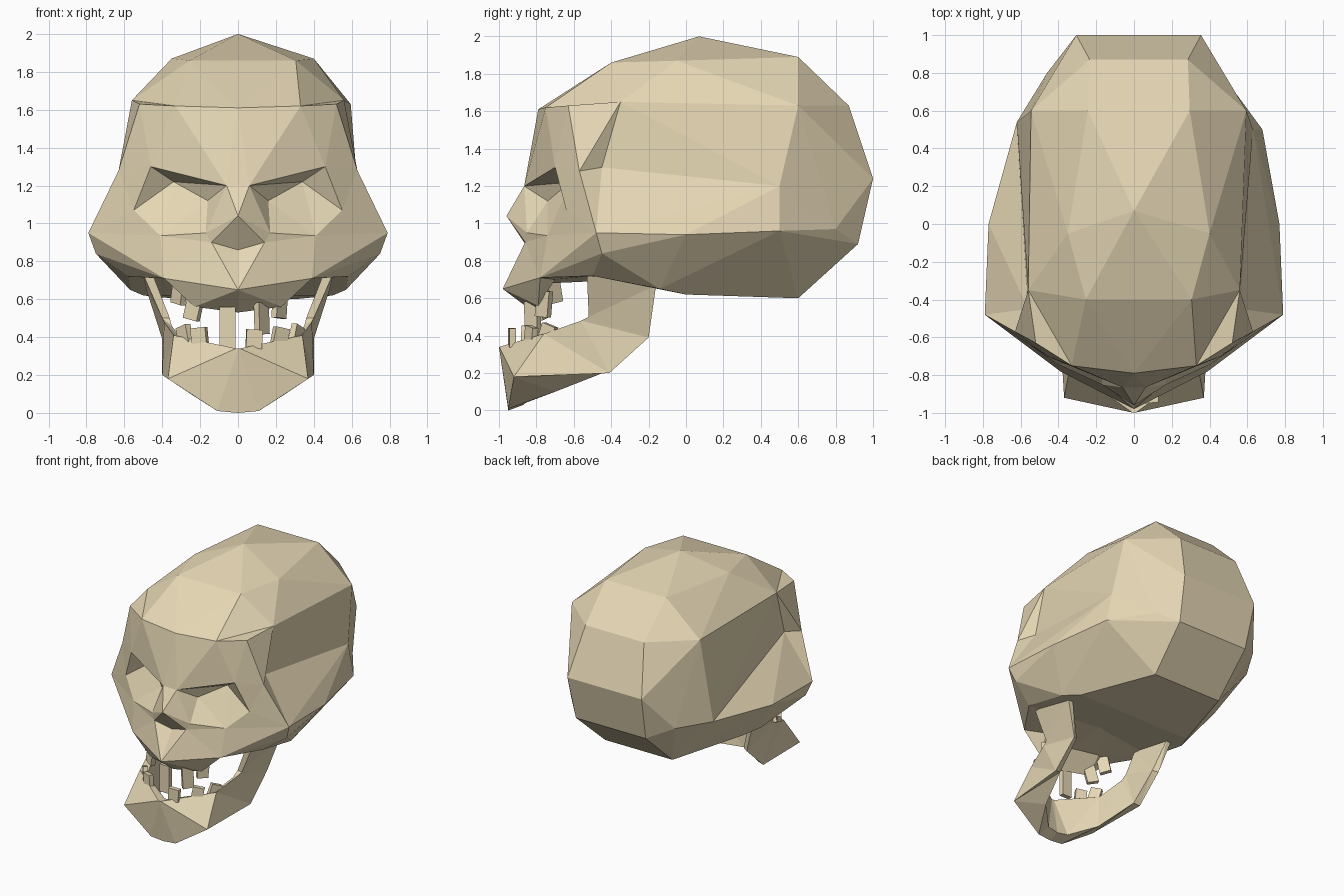
import bpy, bmesh
from mathutils import Matrix, Vector, Euler

if "Cube" in bpy.data.objects:
    bpy.data.objects.remove(bpy.data.objects["Cube"])

bone = bpy.data.materials.new("bone")
bone.diffuse_color = (0.79, 0.68, 0.46, 1)
bone.use_nodes = True
bone.node_tree.nodes["Principled BSDF"].inputs["Base Color"].default_value = bone.diffuse_color


def finish(bm, name):
    bmesh.ops.remove_doubles(bm, verts=bm.verts[:], dist=0.0005)
    bmesh.ops.recalc_face_normals(bm, faces=bm.faces[:])
    me = bpy.data.meshes.new(name)
    bm.to_mesh(me)
    bm.free()
    me.materials.append(bone)
    ob = bpy.data.objects.new(name, me)
    bpy.context.collection.objects.link(ob)
    return ob


def mirrored_hull(name, points, single=()):
    """Faceted solid round points and their mirror images, plus single points."""
    bm = bmesh.new()
    for x, y, z in points:
        # the back of the head leans slightly to one side
        lean = .025 if x and ((z > 1.31 and y > -.3) or y > .85 or z > 1.8) else 0
        for s in ((1, -1) if x else (1,)):
            bm.verts.new((s * x + lean, y, z))
    for p in single:
        bm.verts.new(p)
    res = bmesh.ops.convex_hull(bm, input=bm.verts[:])
    junk = [g for g in res["geom_interior"] if isinstance(g, bmesh.types.BMVert)]
    if junk:
        bmesh.ops.delete(bm, geom=junk, context="VERTS")
    return finish(bm, name)


def mirrored_faces(bm, polys):
    """Adds each polygon and its mirror image."""
    for poly in polys:
        sides = (1, -1) if any(p[0] for p in poly) else (1,)
        for s in sides:
            bm.faces.new([bm.verts.new((s * x, y, z)) for x, y, z in poly])


# Brain case
temple, flare = (.63, .5, 1.2), (-.62, .54, .97)
mirrored_hull("cranium", [
    (0, .07, 2), (.375, -.05, 1.87), (.28, -.4, 1.86), (.27, .6, 1.89),
    (0, -.79, 1.61), (.33, -.75, 1.62), (.56, -.35, 1.65), (.57, .6, 1.63),
    (.26, .87, 1.63), (.33, 1, 1.24), (.56, -.45, 1.3),
    (.46, .8, .97), (.31, .92, .89), (.3, .6, .62)], [temple, flare])

# Skull base, flaring out below the hollow temples
mirrored_hull("skull_base", [
    (.56, -.45, 1.3), (.79, -.48, .95), (.75, -.45, .84), (.77, 0, .94),
    (.46, .8, .97), (.31, .92, .89), (.3, .6, .6),
    (.5, 0, .62), (.57, -.14, .65), (.58, -.5, .72)],
    [temple, flare, (.68, .5, .96)])

# Face: forehead, sockets, nose, cheekbones and upper jaw
P = dict(
    a=(0, -.79, 1.61), b=(.33, -.75, 1.62), c=(.52, -.63, 1.63),
    d=(.63, -.57, 1.28), e=(.79, -.48, .95), g=(.06, -.865, 1.2),
    h=(.46, -.7, 1.3), i=(.55, -.64, 1.07), j=(.41, -.74, .935),
    k=(.17, -.85, .95), n=(0, -.96, 1.04), o=(.14, -.86, .9),
    p=(0, -.84, .86), s=(.34, -.62, 1.22), t=(.16, -.74, 1.12),
    q=(0, -.98, .65), r=(.39, -.78, .71), u=(.58, -.5, .72),
    v=(0, -.82, .53), w=(.23, -.79, .56), l=(.75, -.45, .84),
    y=(.56, -.35, 1.65), z=(.56, -.45, 1.3),
    V=(0, -.73, .68), W=(.25, -.7, .7), M=(0, -.3, .7))
bm = bmesh.new()
mirrored_faces(bm, [[P[ch] for ch in word] for word in (
    "abg bhg bch cdh dih dei eji erj jro jok kon gkn "   # brow, cheek, nose
    "ghs gst his ijs jts jkt kgt "                       # eye socket
    "nop opq orq elr lur qrw qwv "                       # upper jaw
    "vwWV rwW rWu VWM WuM "                              # palate
    "cdy dzy dez bcy").split()])                         # temple step
for apex in "an":                                        # strips on the centre line
    gx, gy, gz = P["g"]
    bm.faces.new([bm.verts.new(p) for p in (P[apex], (-gx, gy, gz), P["g"])])
finish(bm, "face")

# Lower jaw: four-cornered sections swept from chin to hinge, mirrored
# (outer top, outer bottom, inner bottom, inner top)
sections = [
    [(0, -1, .34), (0, -.95, 0), (0, -.87, .03), (0, -.92, .33)],
    [(.01, -.998, .34), (.11, -.95, .01), (.09, -.86, .04), (.01, -.92, .33)],
    [(.34, -.76, .41), (.37, -.92, .18), (.25, -.7, .1), (.29, -.74, .38)],
    [(.39, -.56, .48), (.4, -.41, .2), (.35, -.42, .21), (.35, -.56, .46)],
    [(.4, -.52, .5), (.4, -.2, .39), (.36, -.22, .4), (.36, -.52, .5)],
    [(.5, -.53, .73), (.49, -.16, .67), (.45, -.16, .67), (.45, -.53, .73)]]
bm = bmesh.new()
for s0, s1 in zip(sections, sections[1:]):
    mirrored_faces(bm, [tri for k in range(4) for tri in (
        (s0[k], s1[k], s0[k - 1]), (s1[k], s1[k - 1], s0[k - 1]))])
mirrored_faces(bm, [sections[-1]])
finish(bm, "lower_jaw")

# Crooked teeth: (x, y, z, height, lean, turn)
teeth = {
    "upper_tooth": [(-.23, -.77, .57, .16, .25, -.5), (-.055, -.84, .45, .22, 0, 0),
                    (.125, -.82, .5, .17, -.05, .9), (.22, -.76, .57, .14, .1, .9),
                    (-.31, -.71, .64, .13, .2, -.9)],
    "lower_tooth": [(-.2, -.85, .37, .16, -.1, -.4), (.085, -.93, .39, .1, .05, .1),
                    (.22, -.83, .39, .12, .2, .5), (.31, -.74, .41, .1, .35, 1.0),
                    (-.28, -.78, .4, .12, -.3, -.9)]}
for name, rows in teeth.items():
    for x, y, z, height, lean, turn in rows:
        bm = bmesh.new()
        bmesh.ops.create_cube(bm, size=1, matrix=Matrix.LocRotScale(
            Vector((x, y, z)), Euler((0, lean, turn)), Vector((.085, .035, height))))
        finish(bm, name)
